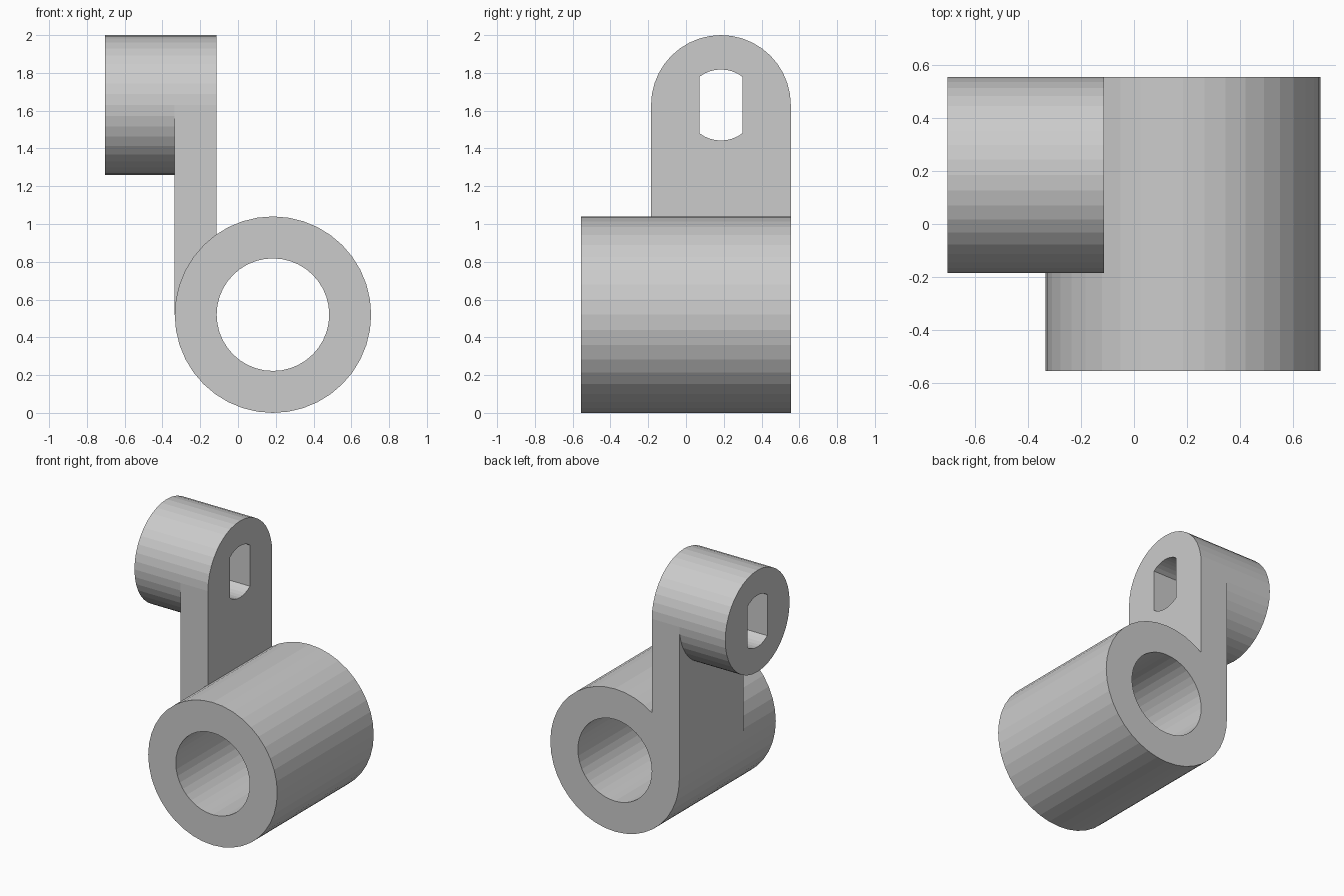
import bpy, bmesh
from math import sin, cos, pi, asin
from mathutils import Vector

if "Cube" in bpy.data.objects:
    bpy.data.objects.remove(bpy.data.objects["Cube"])

SEGMENTS = 40
HALF_DEPTH = 0.555
PIVOT_X, PIVOT_Z, PIVOT_R, BORE_R = 0.185, 0.52, 0.52, 0.298
BOSS_Y, BOSS_Z, BOSS_R = 0.185, 1.63, 0.37
X_BACK, X_ARM, X_FACE = -0.705, PIVOT_X - PIVOT_R, -0.113
SLOT_R, SLOT_HALF = 0.188, 0.114


def extrude(name, points, offset):
    """Solid made by pushing a flat outline along an offset."""
    bm = bmesh.new()
    face = bm.faces.new([bm.verts.new(p) for p in points])
    result = bmesh.ops.extrude_face_region(bm, geom=[face], use_keep_orig=True)
    verts = [g for g in result["geom"] if isinstance(g, bmesh.types.BMVert)]
    bmesh.ops.translate(bm, verts=verts, vec=Vector(offset))
    bmesh.ops.recalc_face_normals(bm, faces=bm.faces)
    mesh = bpy.data.meshes.new(name)
    bm.to_mesh(mesh)
    bm.free()
    obj = bpy.data.objects.new(name, mesh)
    bpy.context.collection.objects.link(obj)
    return obj


def circle(u, v, r):
    return [(u + r * cos(2 * pi * i / SEGMENTS), v + r * sin(2 * pi * i / SEGMENTS))
            for i in range(SEGMENTS)]


def along_y(name, outline, y0, y1):
    return extrude(name, [(x, y0, z) for x, z in outline], (0, y1 - y0, 0))


def along_x(name, outline, x0, x1):
    return extrude(name, [(x0, y, z) for y, z in outline], (x1 - x0, 0, 0))


def combine(target, tool, operation):
    mod = target.modifiers.new(tool.name, "BOOLEAN")
    mod.operation, mod.solver, mod.object = operation, "EXACT", tool
    bpy.context.view_layer.objects.active = target
    bpy.ops.object.modifier_apply(modifier=mod.name)
    bpy.data.objects.remove(tool, do_unlink=True)


# Pivot barrel, lying front to back
bracket = along_y("pivot_bracket", circle(PIVOT_X, PIVOT_Z, PIVOT_R), -HALF_DEPTH, HALF_DEPTH)

# Flat arm rising tangent to the barrel, and the round boss at its top
y0, y1 = BOSS_Y - BOSS_R, BOSS_Y + BOSS_R
arm = along_x("arm", [(y0, PIVOT_Z), (y1, PIVOT_Z), (y1, BOSS_Z), (y0, BOSS_Z)], X_ARM, X_FACE)
boss = along_x("boss", circle(BOSS_Y, BOSS_Z, BOSS_R), X_BACK, X_FACE)
combine(arm, boss, "UNION")
combine(bracket, arm, "UNION")

# Round bore through the barrel
bore = along_y("bore", circle(PIVOT_X, PIVOT_Z, BORE_R), -1, 1)
combine(bracket, bore, "DIFFERENCE")

# Double-flat slot through the boss: two arcs joined by straight sides
half_angle = asin(SLOT_HALF / SLOT_R)
slot_outline = []
for start in (pi / 2, -pi / 2):
    for i in range(9):
        a = start + half_angle * (i / 4 - 1)
        slot_outline.append((BOSS_Y + SLOT_R * cos(a), BOSS_Z + SLOT_R * sin(a)))
slot = along_x("slot", slot_outline, -1, 0.2)
combine(bracket, slot, "DIFFERENCE")
